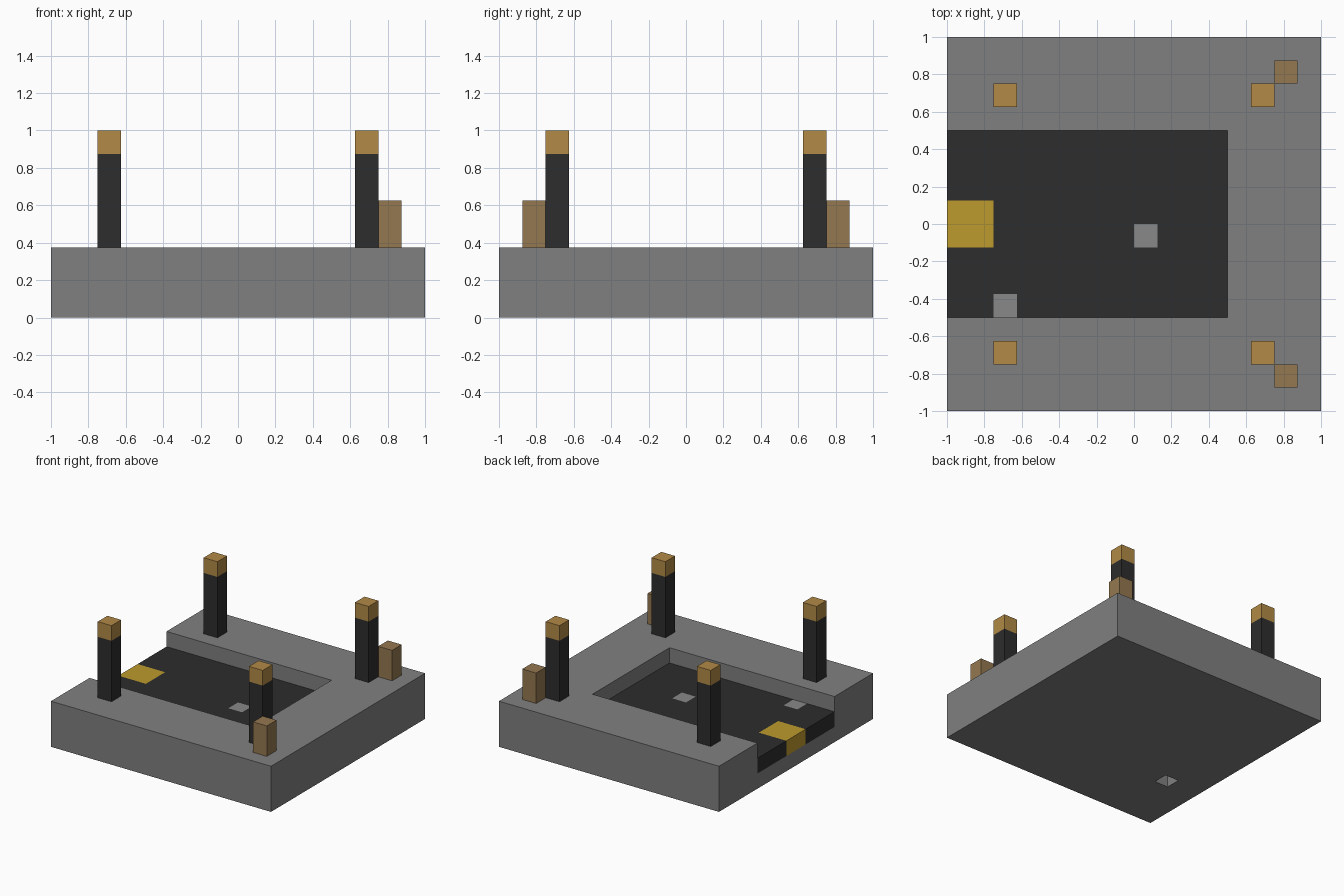
import bpy, bmesh
from mathutils import Vector

cube = bpy.data.objects.get("Cube")
if cube:
    bpy.data.objects.remove(cube, do_unlink=True)

U = 0.125  # one block of the modelling grid


def material(name, rgb):
    """Flat material from 0-255 display values."""
    lin = [((c / 255 + 0.055) / 1.055) ** 2.4 for c in rgb]
    m = bpy.data.materials.new(name)
    m.use_nodes = True
    m.diffuse_color = (*lin, 1)
    m.node_tree.nodes["Principled BSDF"].inputs["Base Color"].default_value = (*lin, 1)
    return m


stone = material("stone grey", (128, 128, 128))
pebble = material("pebble grey", (136, 136, 136))
charcoal = material("charcoal", (45, 45, 45))
amber = material("amber", (178, 138, 70))
tan = material("dull tan", (148, 120, 80))
gold = material("gold", (190, 155, 45))


def add_object(name, bm, mats):
    bmesh.ops.recalc_face_normals(bm, faces=bm.faces)
    mesh = bpy.data.meshes.new(name)
    bm.to_mesh(mesh)
    bm.free()
    for m in mats:
        mesh.materials.append(m)
    obj = bpy.data.objects.new(name, mesh)
    bpy.context.collection.objects.link(obj)
    return obj


def box(name, lo, hi, mat):
    """Box between two corners."""
    lo, hi = Vector(lo), Vector(hi)
    bm = bmesh.new()
    bmesh.ops.create_cube(bm, size=1)
    bmesh.ops.scale(bm, vec=hi - lo, verts=bm.verts)
    bmesh.ops.translate(bm, vec=(lo + hi) / 2, verts=bm.verts)
    return add_object(name, bm, [mat])


def cut(target, lo, hi):
    """Subtract a box from the target for good."""
    cutter = box("cutter", lo, hi, stone)
    cutter.hide_render = True
    mod = target.modifiers.new("cut", "BOOLEAN")
    mod.operation = "DIFFERENCE"
    mod.solver = "EXACT"
    mod.object = cutter
    bpy.context.view_layer.objects.active = target
    bpy.ops.object.modifier_apply(modifier=mod.name)
    bpy.data.objects.remove(cutter, do_unlink=True)


# Slab with a recess open to one side, and a small pocket underneath
base = box("base_slab", (-1, -1, 0), (1, 1, 3 * U), stone)
cut(base, (-1.2, -0.5, U), (0.5, 0.5, 1))
cut(base, (-0.75, -0.5, -0.2), (-0.625, -0.375, 0.115))

# Dark recess floor: one block thick, coloured block by block
bm = bmesh.new()
bmesh.ops.create_grid(bm, x_segments=12, y_segments=8, size=0.5)
bmesh.ops.scale(bm, vec=(1.5, 1, 1), verts=bm.verts)
bmesh.ops.translate(bm, vec=(-0.25, 0, 2 * U), verts=bm.verts)
ext = bmesh.ops.extrude_face_region(bm, geom=bm.faces[:], use_keep_orig=True)
bmesh.ops.translate(bm, vec=(0, 0, -U),
                    verts=[g for g in ext["geom"] if isinstance(g, bmesh.types.BMVert)])
for f in bm.faces:
    c = f.calc_center_median()
    in_gold = c.x < -0.75 and abs(c.y) < U
    in_pebble = (0 < c.x < U and -U < c.y < 0) or \
                (-0.75 < c.x < -0.625 and c.y < -0.375)
    f.material_index = 1 if in_gold else 2 if in_pebble else 0
add_object("recess_floor", bm, [charcoal, gold, pebble])

# Four lamp posts, with a short stub outside each post on the closed side
for y, depth in ((-1, "front"), (1, "back")):
    for x, side in ((-1, "right"), (1, "left")):
        x0, x1 = sorted((x * 5 * U, x * 6 * U))
        y0, y1 = sorted((y * 5 * U, y * 6 * U))
        label = f"{depth}_{side}"
        box(f"post_{label}", (x0, y0, 3 * U), (x1, y1, 7 * U), charcoal)
        box(f"lamp_{label}", (x0, y0, 7 * U), (x1, y1, 8 * U), amber)
    y0, y1 = sorted((y * 6 * U, y * 7 * U))
    box(f"stub_{depth}", (6 * U, y0, 3 * U), (7 * U, y1, 5 * U), tan)
